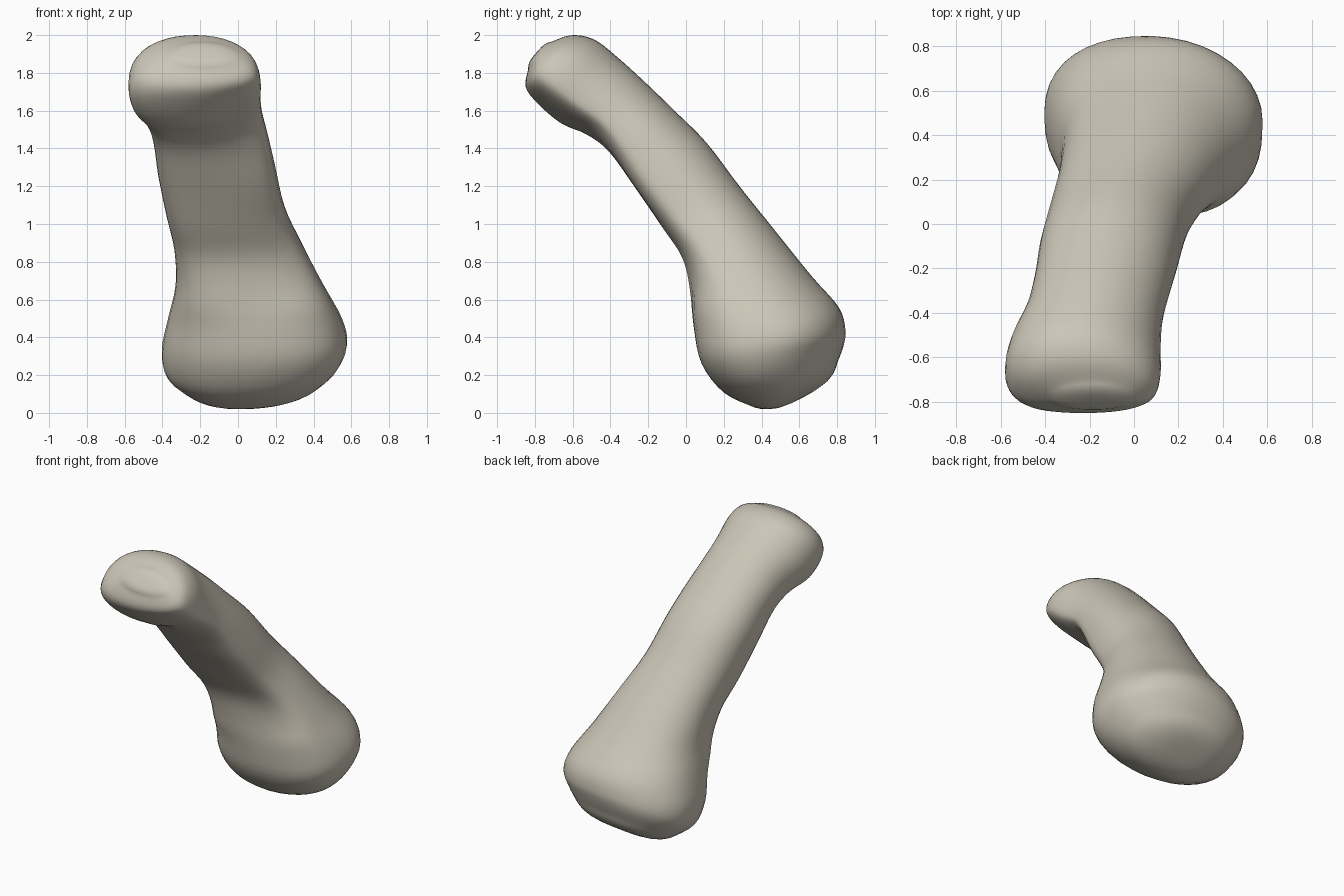
import bpy, bmesh, math
from mathutils import Vector

cube = bpy.data.objects.get("Cube")
if cube:
    bpy.data.objects.remove(cube, do_unlink=True)

bone_mat = bpy.data.materials.new("warm bone grey")
bone_mat.use_nodes = True
colour = (0.60, 0.565, 0.475, 1)
bone_mat.diffuse_color = colour
bone_mat.node_tree.nodes["Principled BSDF"].inputs["Base Color"].default_value = colour

# Cross-sections from base to head: front y, front z, back y, back z, right x, left x,
# front chamfer (+ on the left side, - on the right), front roundness, end lean, widest depth
SECTIONS = [
    (0.36, 0.03, 0.80, 0.27, -0.27, 0.44, 0.00, 0.90, 0.03, 0.50),
    (0.20, 0.105, 0.835, 0.36, -0.38, 0.53, -0.04, 0.80, 0.03, 0.50),
    (0.08, 0.26, 0.845, 0.44, -0.405, 0.58, -0.06, 0.75, 0.02, 0.52),
    (0.04, 0.45, 0.81, 0.56, -0.37, 0.55, -0.04, 0.72, 0.00, 0.50),
    (0.02, 0.65, 0.665, 0.725, -0.33, 0.45, 0.03, 0.62, 0.00, 0.46),
    (-0.02, 0.82, 0.46, 0.98, -0.34, 0.34, 0.03, 0.55, 0.00, 0.44),
    (-0.125, 0.98, 0.28, 1.205, -0.38, 0.25, 0.02, 0.50, 0.00, 0.42),
    (-0.275, 1.20, 0.11, 1.43, -0.425, 0.20, 0.00, 0.50, 0.00, 0.40),
    (-0.41, 1.385, -0.05, 1.59, -0.45, 0.16, 0.02, 0.50, 0.00, 0.38),
    (-0.53, 1.475, -0.215, 1.75, -0.49, 0.13, 0.06, 0.55, 0.00, 0.36),
    (-0.66, 1.53, -0.37, 1.89, -0.56, 0.12, 0.08, 0.60, 0.00, 0.36),
    (-0.785, 1.635, -0.49, 1.98, -0.58, 0.12, 0.06, 0.65, 0.00, 0.36),
    (-0.85, 1.725, -0.61, 2.00, -0.52, 0.09, 0.02, 0.75, 0.00, 0.38),
    (-0.835, 1.82, -0.71, 1.965, -0.38, 0.01, 0.00, 0.90, 0.00, 0.42),
]
SIDES, STEPS = 40, 4
BASE_END = Vector((0, 0.6, -0.8))
HEAD_END = Vector((0, -0.75, 0.65))


def spline(a, b, c, d, t):
    """Catmull-Rom blend of four sections."""
    return [0.5 * (2*q + (r-p)*t + (2*p-5*q+4*r-s)*t*t + (3*q-p-3*r+s)*t**3)
            for p, q, r, s in zip(a, b, c, d)]


def power(v, e):
    return math.copysign(abs(v) ** e, v)


def ring(section):
    """D-shaped outline: rounded back, flatter and squarer front."""
    fy, fz, by, bz, x0, x1, chamfer, roundness, lean, widest = section
    front, back = Vector((0, fy, fz)), Vector((0, by, bz))
    inward = (back - front).normalized()
    middle, half = (x0 + x1) / 2, (x1 - x0) / 2
    points = []
    for i in range(SIDES):
        a = math.tau * i / SIDES
        c, s = math.cos(a), math.sin(a)
        e = roundness if s < 0 else (1.0 if c > 0 else 0.9)
        u, v = power(c, e), power(s, e)
        p = front.lerp(back, widest + v * ((1 - widest) if v > 0 else widest))
        if v < 0:
            p += inward * -v * max(chamfer * u, 0)
        p -= BASE_END * lean * u
        p.x = middle + half * u
        points.append(p)
    return points


bm = bmesh.new()
rings = []
last = len(SECTIONS) - 1
for k in range(last):
    four = [SECTIONS[min(max(k + j, 0), last)] for j in (-1, 0, 1, 2)]
    for n in range(STEPS):
        rings.append(ring(spline(*four, n / STEPS)))
rings.append(ring(SECTIONS[-1]))


# Close an end with shrinking rings, rounded out along its axis
def cap_rings(outline, direction, bulge):
    centre = sum(outline, Vector()) / len(outline)
    return [[centre.lerp(p, f) + direction * bulge * (1 - f ** 4) for p in outline]
            for f in (0.93, 0.82, 0.65, 0.45, 0.25, 0.03)]


base_cap = cap_rings(rings[0], BASE_END, 0.07)
head_cap = cap_rings(rings[-1], HEAD_END, 0.025)
rings = base_cap[::-1] + rings + head_cap

loops = [[bm.verts.new(p) for p in r] for r in rings]
for lower, upper in zip(loops, loops[1:]):
    for i in range(SIDES):
        j = (i + 1) % SIDES
        bm.faces.new((lower[i], lower[j], upper[j], upper[i]))
bm.faces.new(loops[0][::-1])
bm.faces.new(loops[-1])
bmesh.ops.recalc_face_normals(bm, faces=bm.faces)

mesh = bpy.data.meshes.new("finger_bone")
bm.to_mesh(mesh)
bm.free()
mesh.materials.append(bone_mat)
bone = bpy.data.objects.new("finger_bone", mesh)
bpy.context.collection.objects.link(bone)

# Soften the loft, then shade smooth
soften = bone.modifiers.new("soften", 'SMOOTH')
soften.factor = 0.4
soften.iterations = 2
bpy.context.view_layer.objects.active = bone
bone.select_set(True)
bpy.ops.object.shade_smooth_by_angle(angle=math.radians(50))
